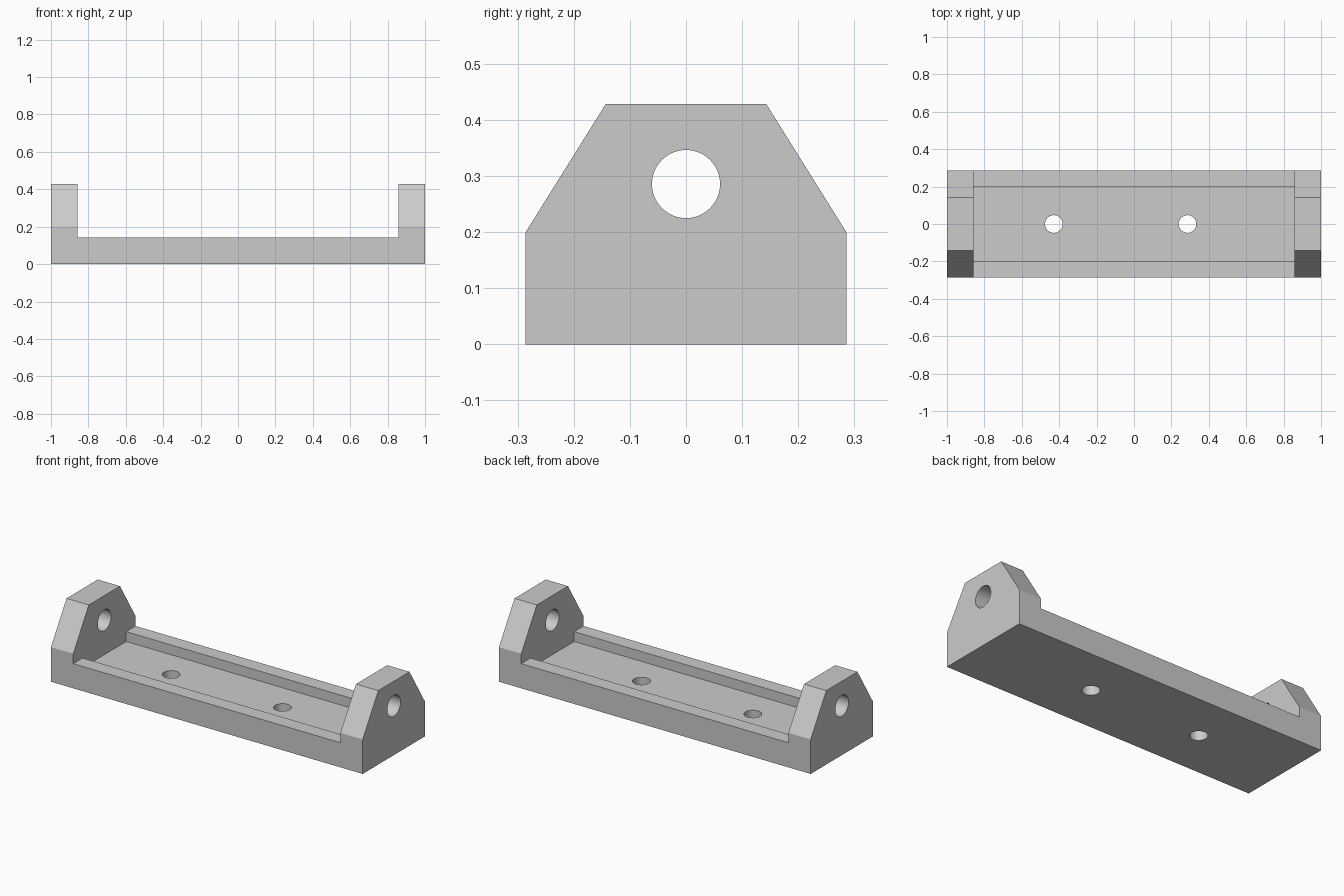
import bpy
import bmesh
from math import pi
from mathutils import Matrix

cube = bpy.data.objects.get("Cube")
if cube:
    bpy.data.objects.remove(cube, do_unlink=True)

UNIT = 1 / 70  # the bracket is 140 units long

grey = bpy.data.materials.new("light grey")
grey.use_nodes = True
color = (0.6, 0.6, 0.6, 1)
grey.diffuse_color = color
grey.node_tree.nodes["Principled BSDF"].inputs["Base Color"].default_value = color


def add_object(name, bm):
    bmesh.ops.recalc_face_normals(bm, faces=bm.faces)
    mesh = bpy.data.meshes.new(name)
    bm.to_mesh(mesh)
    bm.free()
    mesh.materials.append(grey)
    obj = bpy.data.objects.new(name, mesh)
    bpy.context.collection.objects.link(obj)
    return obj


def extrude_profile(name, half_profile, half_length):
    """Mirror a half profile (y, z) across y and extrude it along x."""
    points = half_profile + [(-y, z) for y, z in reversed(half_profile)]
    bm = bmesh.new()
    face = bm.faces.new([bm.verts.new((-half_length * UNIT, y * UNIT, z * UNIT))
                         for y, z in points])
    new = bmesh.ops.extrude_face_region(bm, geom=[face])["geom"]
    bmesh.ops.translate(bm, vec=(2 * half_length * UNIT, 0, 0),
                        verts=[v for v in new if isinstance(v, bmesh.types.BMVert)])
    return add_object(name, bm)


def cylinder(name, radius, depth, location, rotation=Matrix()):
    bm = bmesh.new()
    place = Matrix.Translation([c * UNIT for c in location]) @ rotation
    bmesh.ops.create_cone(bm, cap_ends=True, segments=48, radius1=radius * UNIT,
                          radius2=radius * UNIT, depth=depth * UNIT, matrix=place)
    return add_object(name, bm)


# Solid body with chamfered end plates
bracket = extrude_profile("bracket", [(20, 0), (20, 14), (10, 30)], 70)

# Space between the end plates, with the sunken channel between the rails
cutters = [extrude_profile("channel_cutter", [(14, 6), (14, 10), (25, 10), (25, 40)], 60)]

# Pivot holes through the end plates
for side, x in (("right", -65), ("left", 65)):
    cutters.append(cylinder(side + "_pivot_cutter", 4.25, 20, (x, 0, 20),
                            Matrix.Rotation(pi / 2, 4, "Y")))

# Mounting holes through the floor
for side, x in (("right", -30), ("left", 20)):
    cutters.append(cylinder(side + "_mount_cutter", 3.3, 20, (x, 0, 2)))

bpy.context.view_layer.objects.active = bracket
for cutter in cutters:
    mod = bracket.modifiers.new(cutter.name, "BOOLEAN")
    mod.operation = "DIFFERENCE"
    mod.solver = "EXACT"
    mod.object = cutter
    bpy.ops.object.modifier_apply(modifier=mod.name)
for cutter in cutters:
    bpy.data.objects.remove(cutter, do_unlink=True)

# Smooth hole walls, crisp edges elsewhere
bpy.ops.object.select_all(action="DESELECT")
bracket.select_set(True)
bpy.ops.object.shade_smooth_by_angle(angle=pi / 6)
